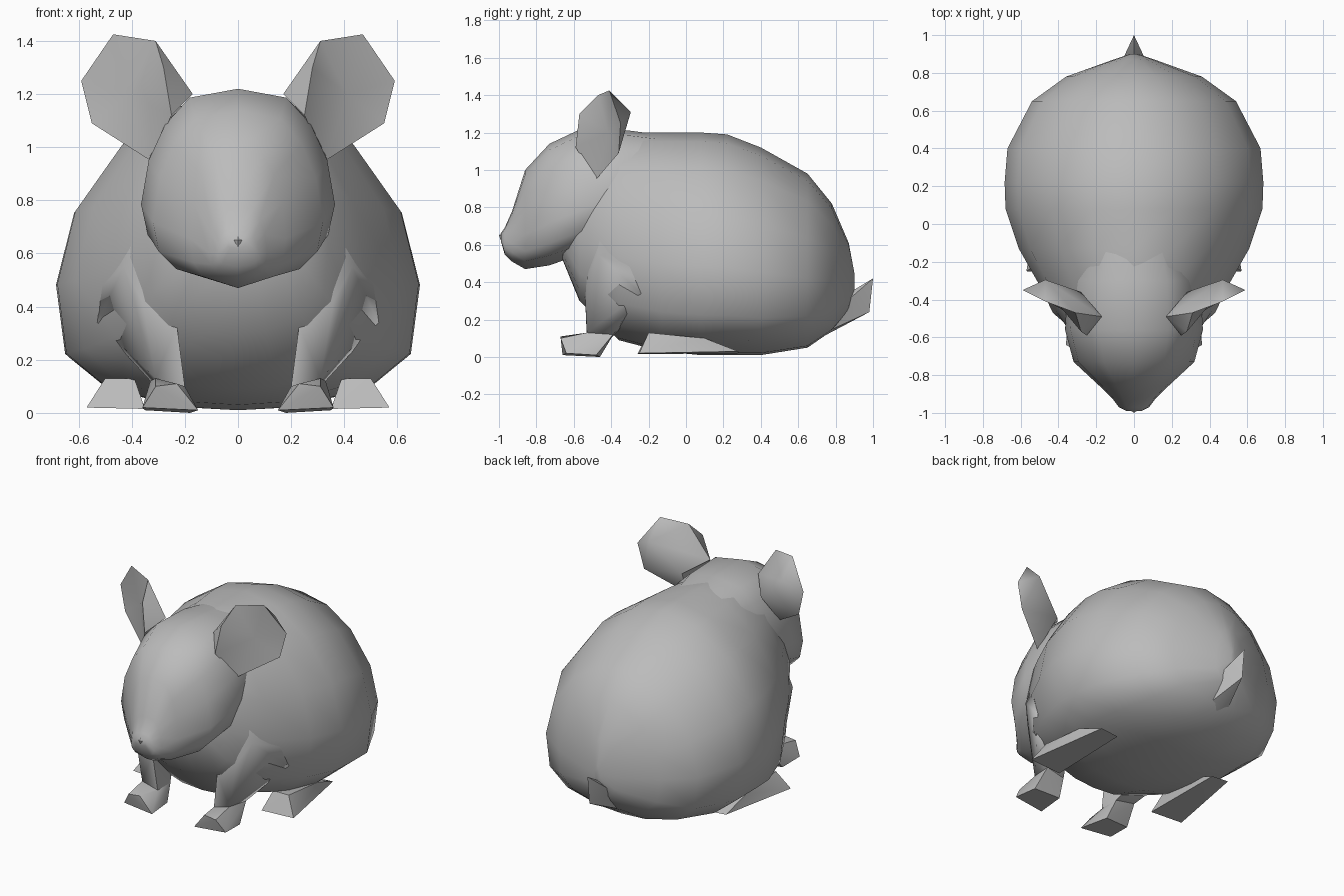
import bpy, bmesh, math

if "Cube" in bpy.data.objects:
    bpy.data.objects.remove(bpy.data.objects["Cube"])

grey = bpy.data.materials.new("fur grey")
grey.diffuse_color = (0.5, 0.5, 0.5, 1)
grey.use_nodes = True
grey.node_tree.nodes["Principled BSDF"].inputs["Base Color"].default_value = grey.diffuse_color


def finish(bm, name, angle):
    bmesh.ops.recalc_face_normals(bm, faces=bm.faces)
    mesh = bpy.data.meshes.new(name)
    bm.to_mesh(mesh)
    bm.free()
    mesh.materials.append(grey)
    ob = bpy.data.objects.new(name, mesh)
    bpy.context.collection.objects.link(ob)
    bpy.ops.object.select_all(action='DESELECT')
    ob.select_set(True)
    bpy.context.view_layer.objects.active = ob
    bpy.ops.object.shade_smooth_by_angle(angle=math.radians(angle))
    return ob


def loft(name, half, rings):
    """Skin rings of (y, bottom, top, half width) along y with a mirrored half section."""
    section = half + [(-x, z) for x, z in half[-2:0:-1]]
    bm = bmesh.new()
    loops = [[bm.verts.new((x * w, y, lo + z * (hi - lo))) for x, z in section]
             for y, lo, hi, w in rings]
    n = len(section)
    for a, b in zip(loops, loops[1:]):
        for i in range(n):
            j = (i + 1) % n
            bm.faces.new((a[i], a[j], b[j], b[i]))
    bm.faces.new(loops[0])
    bm.faces.new(loops[-1])
    return finish(bm, name, 60)


def hull(name, points, side=1, angle=40):
    """Convex solid around a few corner points, mirrored when side is -1."""
    bm = bmesh.new()
    for x, y, z in points:
        bm.verts.new((side * x, y, z))
    out = bmesh.ops.convex_hull(bm, input=bm.verts)
    inner = [v for v in out["geom_interior"] if isinstance(v, bmesh.types.BMVert)]
    bmesh.ops.delete(bm, geom=inner, context='VERTS')
    return finish(bm, name, angle)


def cupped_ear(name, side):
    """Rim with a hollow front and a bulging back."""
    pts = dict(A=(.25, -.59, 1.12), B=(.28, -.57, 1.3), I=(.31, -.47, 1.4), D=(.47, -.41, 1.425),
               E=(.59, -.35, 1.25), F=(.55, -.36, 1.09), G=(.33, -.48, .95), H=(.17, -.49, 1.2),
               J=(.47, -.295, 1.31), K=(.28, -.36, 1.13), C=(.41, -.415, 1.2))
    bm = bmesh.new()
    v = {k: bm.verts.new((side * x, y, z)) for k, (x, y, z) in pts.items()}
    front = "ABC BIC IDC DEC EFC FGC GAC"
    back = "AHB BHI HIJ IDJ DEJ EFJ FKJ FGK GAK AHK HJK"
    for face in (front + " " + back).split():
        bm.faces.new([v[k] for k in face])
    return finish(bm, name, 62)


# Round body, flattened underneath
loft("body",
     [(0, 1), (.33, .96), (.64, .84), (.9, .63), (1, .4), (.95, .18), (.72, .07), (.3, .01), (0, 0)],
     [(-.66, .52, 1.0, .22), (-.57, .30, 1.13, .34), (-.36, .09, 1.2, .48),
      (-.13, .03, 1.2, .61), (.08, .01, 1.2, .68), (.22, .01, 1.19, .685),
      (.4, .01, 1.12, .67), (.65, .05, .98, .54), (.78, .14, .82, .36),
      (.87, .25, .61, .11), (.9, .36, .45, .02)])

# Head tapering to the snout, sinking into the back
loft("head",
     [(0, 1), (.5, .95), (.75, .8), (.92, .6), (1, .35), (.93, .18), (.73, .08), (0, 0)],
     [(-.99, .62, .66, .04), (-.97, .55, .69, .08), (-.93, .51, .78, .11),
      (-.86, .47, 1.0, .18), (-.73, .49, 1.14, .32), (-.56, .55, 1.22, .365),
      (-.3, .68, 1.21, .35), (0, .7, 1.17, .25)])

# Small nose wedge
hull("nose", [(-.06, -.96, .65), (.06, -.96, .65), (0, -1, .65), (0, -.985, .61), (0, -.94, .72)])

# Short pointed tail
hull("tail", [(0, 1, .42), (0, .98, .24), (0, .62, .05), (0, .8, .3),
              (.07, .85, .29), (-.07, .85, .29), (.08, .72, .12), (-.08, .72, .12)])

ankle = [(.33, -.39, .12), (.31, -.53, .13), (.2, -.53, .1), (.2, -.4, .1)]
shoulder = [(.53, -.24, .34), (.51, -.3, .48), (.43, -.47, .55), (.36, -.53, .42), (.23, -.54, .33),
            (.28, -.25, .25), (.36, -.45, .75)]
front_toes = [(.35, -.48, .01), (.36, -.64, .02), (.15, -.66, .01), (.18, -.46, 0),
              (.31, -.67, .1), (.23, -.67, .11)]
hind = [(.57, -.25, .02), (.35, -.26, .015), (.5, -.2, .13), (.39, -.2, .13),
        (.5, .1, .1), (.38, .1, .1), (.48, .28, .03), (.36, .28, .02)]

# Paired ears, legs and feet
for side, label in ((1, "right"), (-1, "left")):
    cupped_ear(label + "_ear", side)
    hull(label + "_front_leg", shoulder + ankle, side, 75)
    hull(label + "_front_foot", ankle + front_toes, side)
    hull(label + "_hind_foot", hind, side)
